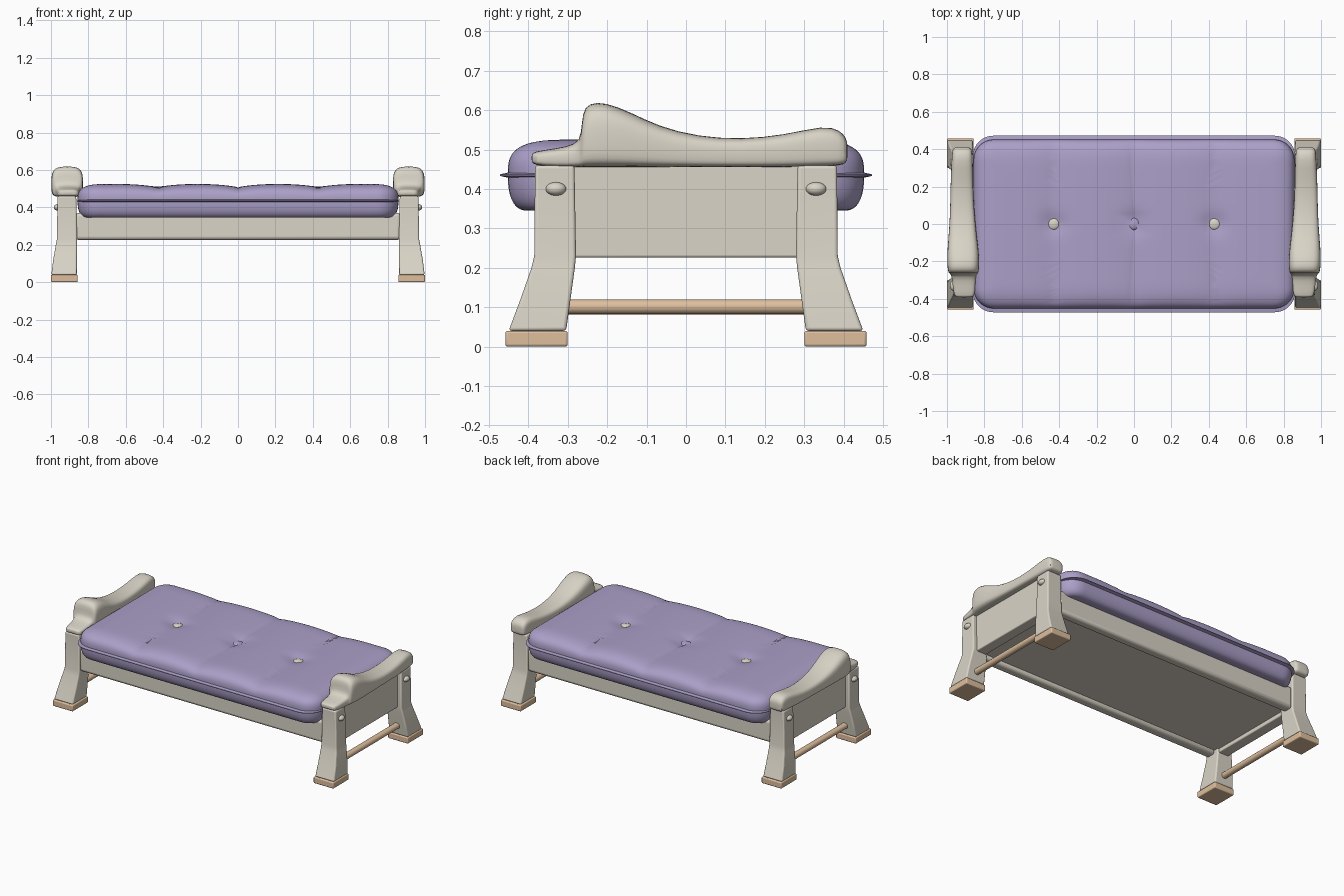
import bpy, bmesh, math
from mathutils import Vector

if "Cube" in bpy.data.objects:
    bpy.data.objects.remove(bpy.data.objects["Cube"])


def material(name, rgb):
    m = bpy.data.materials.new(name)
    m.diffuse_color = (*rgb, 1)
    m.use_nodes = True
    m.node_tree.nodes["Principled BSDF"].inputs["Base Color"].default_value = m.diffuse_color
    return m


CREAM = material("cream paint", (0.70, 0.66, 0.57))
WOOD = material("light wood", (0.73, 0.52, 0.34))
PURPLE = material("purple fabric", (0.41, 0.35, 0.58))


def finish(name, bm, mat, bevel=0, subsurf=0, angle=40):
    bmesh.ops.recalc_face_normals(bm, faces=bm.faces)
    me = bpy.data.meshes.new(name)
    bm.to_mesh(me)
    bm.free()
    ob = bpy.data.objects.new(name, me)
    bpy.context.collection.objects.link(ob)
    me.materials.append(mat)
    if bevel:
        b = ob.modifiers.new("bevel", 'BEVEL')
        b.width, b.segments, b.limit_method = bevel, 3, 'ANGLE'
        b.angle_limit = math.radians(40)
    if subsurf:
        s = ob.modifiers.new("smooth", 'SUBSURF')
        s.levels = s.render_levels = subsurf
    bpy.ops.object.select_all(action='DESELECT')
    ob.select_set(True)
    bpy.context.view_layer.objects.active = ob
    bpy.ops.object.shade_smooth_by_angle(angle=math.radians(angle))
    return ob


def loft(rings):
    """Closed skin through rings of equal point count, capped at both ends."""
    bm = bmesh.new()
    vs = [[bm.verts.new(p) for p in r] for r in rings]
    n = len(vs[0])
    for a, b in zip(vs, vs[1:]):
        for i in range(n):
            bm.faces.new((a[i], a[(i + 1) % n], b[(i + 1) % n], b[i]))
    bm.faces.new(vs[0])
    bm.faces.new(vs[-1])
    return bm


def rect(x0, x1, y0, y1, z):
    return [(x0, y0, z), (x1, y0, z), (x1, y1, z), (x0, y1, z)]


def box(name, x, y, z, mat, bevel=0.006):
    return finish(name, loft([rect(*x, *y, z[0]), rect(*x, *y, z[1])]), mat, bevel)


def ball(name, centre, scale, mat):
    bm = bmesh.new()
    bmesh.ops.create_uvsphere(bm, u_segments=24, v_segments=14, radius=1)
    for v in bm.verts:
        v.co = Vector([c + s * k for c, s, k in zip(centre, scale, v.co)])
    return finish(name, bm, mat, angle=80)


# Legs, feet and round pegs
LEG = [(0.04, 0.862, 0.998, 0.304, 0.450), (0.12, 0.862, 0.988, 0.293, 0.420),
       (0.20, 0.861, 0.974, 0.282, 0.392), (0.23, 0.861, 0.968, 0.279, 0.385),
       (0.46, 0.865, 0.965, 0.283, 0.383)]
for sx, side in ((-1, "left"), (1, "right")):
    for sy, end in ((-1, "front"), (1, "back")):
        tag = f"{end}_{side}"
        rings = [rect(sx * a, sx * b, sy * c, sy * d, z) for z, a, b, c, d in LEG]
        finish(f"leg_{tag}", loft(rings), CREAM, 0.008)
        box(f"foot_{tag}", (sx * 0.857, sx * 1.0), (sy * 0.30, sy * 0.458),
            (0, 0.04), WOOD)
        ball(f"peg_{tag}", (sx * 0.965, sy * 0.33, 0.40), (0.02, 0.026, 0.017), CREAM)

    # Stretcher bar between the legs
    circle = [(math.cos(k * math.tau / 20), math.sin(k * math.tau / 20)) for k in range(20)]
    finish(f"stretcher_{side}",
           loft([[(sx * 0.925 + 0.02 * c, y, 0.101 + 0.019 * s) for c, s in circle]
                 for y in (-0.33, 0.33)]), WOOD)

    # End panel
    box(f"end_panel_{side}", (sx * 0.87, sx * 0.94), (-0.29, 0.29), (0.226, 0.465), CREAM)

    # Sculpted armrest: y, bottom, top, inner x, outer x
    stations = [
        (-0.392, .470, .488, .870, .945), (-0.387, .460, .495, .852, .962),
        (-0.330, .455, .503, .848, .970), (-0.277, .455, .513, .845, .975),
        (-0.265, .455, .540, .840, .985), (-0.263, .455, .595, .834, .990),
        (-0.247, .455, .619, .829, .996), (-0.205, .455, .621, .827, 1.00),
        (-0.140, .455, .595, .830, .998), (-0.070, .455, .559, .840, .992),
        (0.030, .455, .533, .850, .985), (0.140, .455, .526, .858, .982),
        (0.250, .455, .537, .860, .980), (0.350, .457, .562, .862, .975),
        (0.390, .459, .550, .865, .972), (0.407, .465, .530, .872, .966),
        (0.410, .480, .510, .890, .950)]
    rings = []
    for y, zb, zt, xi, xo in stations:
        ring = []
        for k in range(20):
            c, s = math.cos(k * math.tau / 20), math.sin(k * math.tau / 20)
            p = 0.62 if s > 0 else 0.4      # rounder top, squarer bottom
            u = math.copysign(abs(c) ** p, c)
            w = math.copysign(abs(s) ** p, s)
            ring.append((sx * ((xi + xo) / 2 + u * (xo - xi) / 2), y,
                         (zb + zt) / 2 + w * (zt - zb) / 2))
        rings.append(ring)
    finish(f"armrest_{side}", loft(rings), CREAM, subsurf=1, angle=60)

# Long rails and the base panel
for sy, end in ((-1, "front"), (1, "back")):
    box(f"rail_{end}", (-0.87, 0.87), (sy * 0.31, sy * 0.375), (0.226, 0.37), CREAM, 0.018)
box("base_panel", (-0.88, 0.88), (-0.33, 0.33), (0.25, 0.36), CREAM, 0)


# Cushion
def outline(hx, hy, r, n=24):
    """Rounded rectangle with points along its sides."""
    pts = []
    corners = [(hx - r, hy - r, 0), (r - hx, hy - r, 1), (r - hx, r - hy, 2), (hx - r, r - hy, 3)]
    for i, (cx, cy, q) in enumerate(corners):
        arc = [(cx + r * math.cos((q + k / 8) * math.pi / 2),
                cy + r * math.sin((q + k / 8) * math.pi / 2)) for k in range(9)]
        nx, ny, nq = corners[(i + 1) % 4]
        a = Vector(arc[-1])
        b = Vector((nx + r * math.cos(nq * math.pi / 2), ny + r * math.sin(nq * math.pi / 2)))
        m = 48 if i % 2 == 0 else n
        pts += arc + [tuple(a.lerp(b, k / m)) for k in range(1, m)]
    return pts


HX, HY, R, SEAM = 0.858, 0.452, 0.11, 0.435
BUTTONS = (-0.43, 0.0, 0.43)


def edge_distance(x, y):
    qx, qy = abs(x) - HX + R, abs(y) - HY + R
    return R - math.hypot(max(qx, 0), max(qy, 0)) - min(max(qx, qy), 0)


def puff(x, y, top):
    d = max(edge_distance(x, y), 0)
    if not top:
        return SEAM - 0.09 * (1 - (1 - min(d / 0.05, 1)) ** 2.4) ** (1 / 2.4)
    f = (1 - (1 - min(d / 0.17, 1)) ** 3.2) ** (1 / 3.2)
    h = 0.09 - 0.02 * (1 - abs(math.sin(math.pi * x / 0.43)) ** 0.6) * (abs(x) < 0.645)
    tuft = sum(math.exp(-((x - b) ** 2 + y * y) / 0.003) for b in BUTTONS)
    return SEAM + h * f - 0.018 * tuft


base = outline(HX, HY, R)
scales = [1 - (1 - k / 34) ** 2.2 for k in range(1, 35)]
rings = [[(x * t, y * t, puff(x * t, y * t, False)) for x, y in base] for t in scales]
rings += [[(x * t, y * t, puff(x * t, y * t, True)) for x, y in base] for t in scales[-2::-1]]
finish("cushion", loft(rings), PURPLE, angle=70)

# Thin piped seam round the cushion
inner, outer = outline(0.84, 0.445, 0.10), outline(0.862, 0.472, 0.11)
finish("cushion_seam", loft([[(x, y, SEAM - 0.008) for x, y in inner],
                             [(x, y, SEAM - 0.002) for x, y in outer],
                             [(x, y, SEAM + 0.002) for x, y in outer],
                             [(x, y, SEAM + 0.008) for x, y in inner]]), PURPLE)

# Tufting buttons, the middle one covered in fabric
for x, name in zip(BUTTONS, ("left", "middle", "right")):
    ball(f"button_{name}", (x, 0, 0.492), (0.032, 0.032, 0.014),
         PURPLE if x == 0 else CREAM)
